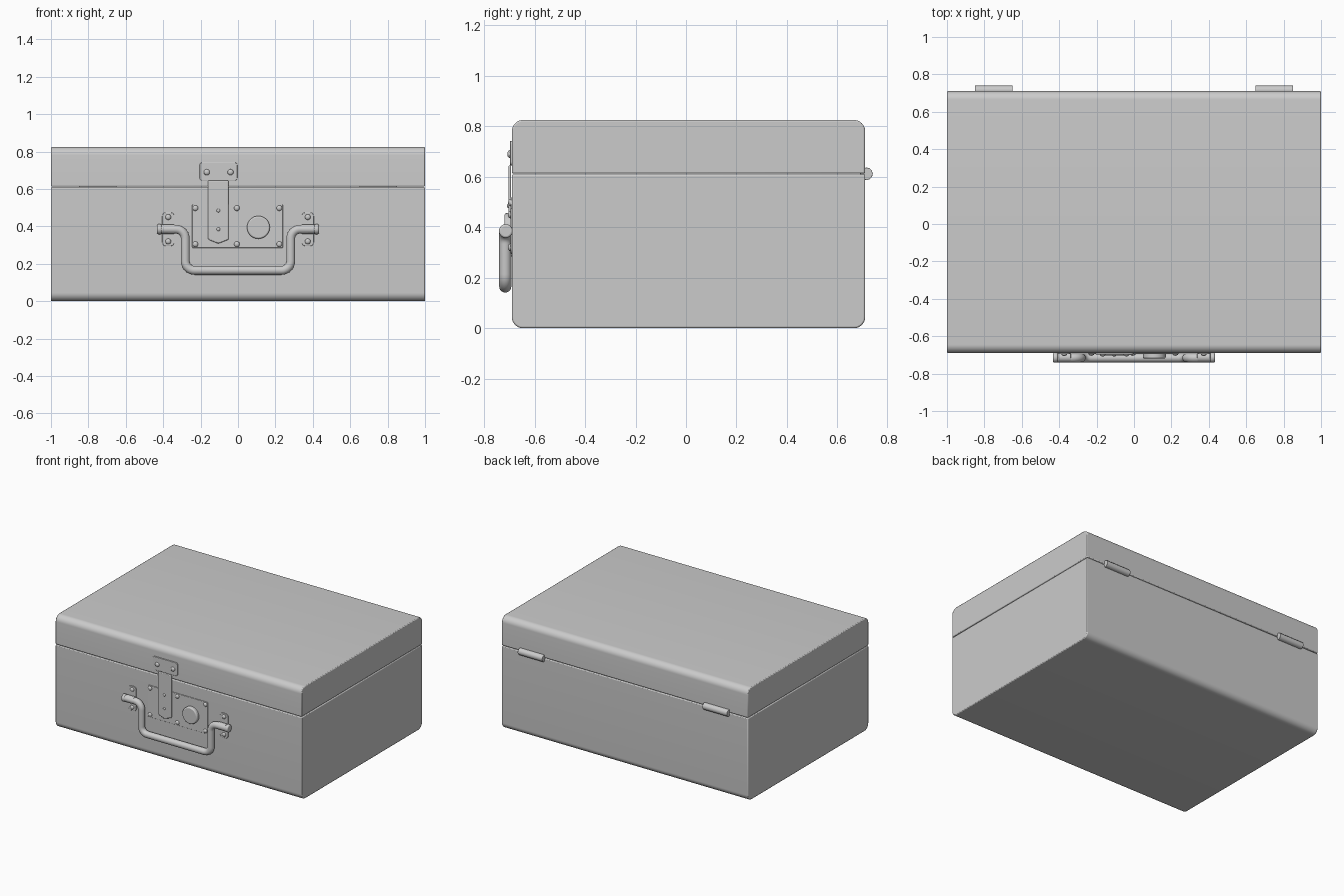
import bpy, bmesh, math
from mathutils import Vector

if "Cube" in bpy.data.objects:
    bpy.data.objects.remove(bpy.data.objects["Cube"])

FRONT, BACK = -0.69, 0.71


def fillet(pts, radii, n=8, closed=True):
    """Round the corners of a 2D path."""
    out = []
    for i, p in enumerate(pts):
        r = radii[i]
        if r == 0:
            out.append(p)
            continue
        p = Vector(p)
        a = (Vector(pts[i - 1]) - p).normalized()
        b = (Vector(pts[(i + 1) % len(pts)]) - p).normalized()
        half = a.angle(b) / 2
        c = p + (a + b).normalized() * (r / math.sin(half))
        s = p + a * (r / math.tan(half)) - c
        e = p + b * (r / math.tan(half)) - c
        w = s.angle(e)
        for k in range(n + 1):
            t = k / n
            q = c + (s * math.sin((1 - t) * w) + e * math.sin(t * w)) / math.sin(w)
            out.append((q.x, q.y))
    return out


def finish(ob, bevel=0, segs=2):
    bpy.ops.object.select_all(action='DESELECT')
    bpy.context.view_layer.objects.active = ob
    ob.select_set(True)
    bpy.ops.object.shade_smooth_by_angle(angle=math.radians(35))
    if bevel:
        m = ob.modifiers.new("bevel", 'BEVEL')
        m.width, m.segments, m.limit_method = bevel, segs, 'ANGLE'
        m.angle_limit = math.radians(35)
    return ob


def prism(name, pts, to3d, direction, bevel):
    bm = bmesh.new()
    f = bm.faces.new([bm.verts.new(to3d(*p)) for p in pts])
    g = bmesh.ops.extrude_face_region(bm, geom=[f])
    bmesh.ops.translate(bm, vec=direction, verts=[v for v in g['geom'] if isinstance(v, bmesh.types.BMVert)])
    bmesh.ops.recalc_face_normals(bm, faces=bm.faces)
    me = bpy.data.meshes.new(name)
    bm.to_mesh(me)
    bm.free()
    ob = bpy.data.objects.new(name, me)
    bpy.context.collection.objects.link(ob)
    return finish(ob, bevel)


def shell(name, z0, z1, radii):
    pts = fillet([(FRONT, z0), (BACK, z0), (BACK, z1), (FRONT, z1)], radii, 10)
    return prism(name, pts, lambda y, z: (-1, y, z), (2, 0, 0), 0.006)


def plate(name, x0, x1, z0, z1, thick, r=0.012, base=FRONT):
    pts = fillet([(x0, z0), (x1, z0), (x1, z1), (x0, z1)], [r] * 4, 5)
    return prism(name, pts, lambda x, z: (x, base + 0.002, z), (0, -thick - 0.002, 0), 0.002)


def rod(name, loc, r, length, axis, bevel=0.004, sides=32):
    rot = (math.pi / 2, 0, 0) if axis == 'y' else (0, math.pi / 2, 0)
    bpy.ops.mesh.primitive_cylinder_add(vertices=sides, radius=r, depth=length, location=loc, rotation=rot)
    ob = bpy.context.object
    ob.name = name
    return finish(ob, bevel, 3)


def rivet(x, z, y, r=0.015):
    bpy.ops.mesh.primitive_uv_sphere_add(segments=20, ring_count=12, radius=r, location=(x, y, z))
    ob = bpy.context.object
    ob.name = "rivet"
    ob.scale = (1, 0.7, 1)
    finish(ob)


# Case body and lid
shell("case_body", 0.0, 0.61, [0.045, 0.045, 0, 0])
shell("case_lid", 0.613, 0.825, [0, 0, 0.045, 0.045])

# Rear hinges
for s in (-1, 1):
    rod("hinge", (s * 0.75, 0.715, 0.612), 0.025, 0.2, 'x', 0.002, 12)

# Lock plate with its rivets and round lock
plate("lock_plate", -0.245, 0.24, 0.285, 0.518, 0.004, 0.006)
for x in (-0.228, -0.006, 0.221):
    for z in (0.305, 0.498):
        rivet(x, z, FRONT - 0.004)
rod("lock_knob", (0.109, -0.703, 0.395), 0.061, 0.032, 'y', 0.008, 48)

# Hasp plate on the lid and hanging strap
plate("hasp_plate", -0.205, -0.004, 0.645, 0.742, 0.007, 0.014)
for x in (-0.167, -0.04):
    rivet(x, 0.69, FRONT - 0.007, 0.016)
strap = fillet([(-0.16, 0.33), (-0.105, 0.308), (-0.05, 0.33), (-0.05, 0.645), (-0.16, 0.645)],
               [0.01, 0.02, 0.01, 0.006, 0.006], 4)
prism("hasp_strap", strap, lambda x, z: (x, FRONT - 0.003, z), (0, -0.011, 0), 0.005)
for z in (0.385, 0.485):
    rivet(-0.105, z, FRONT - 0.012, 0.01)

# Handle mounts
for s in (-1, 1):
    x = s * 0.373
    plate("mount_plate", x - 0.032, x + 0.032, 0.295, 0.475, 0.005, 0.02)
    for z in (0.32, 0.45):
        rivet(x, z, FRONT - 0.005)
    rod("mount_loop", (x, -0.713, 0.385), 0.026, 0.07, 'x', 0.003)
    rod("handle_end", (s * 0.42, -0.714, 0.385), 0.027, 0.025, 'x', 0.007)

# Carrying handle
path = fillet([(-0.425, 0.385), (-0.282, 0.385), (-0.282, 0.165), (0.282, 0.165), (0.282, 0.385), (0.425, 0.385)],
              [0, 0.05, 0.05, 0.05, 0.05, 0], 8)
cu = bpy.data.curves.new("handle", 'CURVE')
cu.dimensions = '3D'
cu.bevel_depth, cu.bevel_resolution, cu.use_fill_caps = 0.024, 5, True
sp = cu.splines.new('POLY')
sp.points.add(len(path) - 1)
for p, (x, z) in zip(sp.points, path):
    p.co = (x, -0.716, z, 1)
handle = bpy.data.objects.new("handle", cu)
bpy.context.collection.objects.link(handle)
bpy.ops.object.select_all(action='DESELECT')
bpy.context.view_layer.objects.active = handle
handle.select_set(True)
bpy.ops.object.convert(target='MESH')
finish(bpy.context.object)
